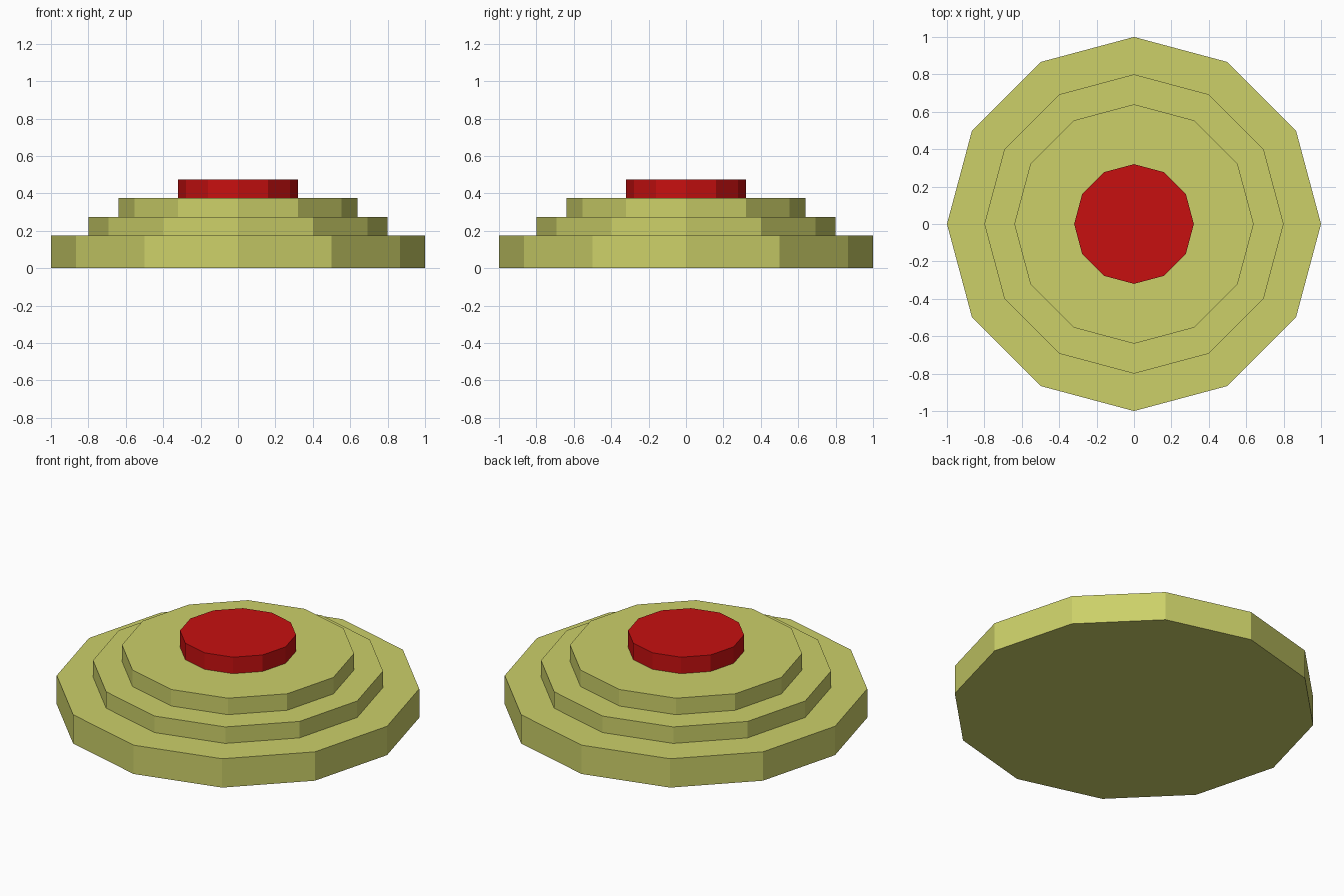
import bpy

if "Cube" in bpy.data.objects:
    bpy.data.objects.remove(bpy.data.objects["Cube"])


def make_material(name, rgb):
    mat = bpy.data.materials.new(name)
    mat.diffuse_color = (*rgb, 1.0)
    mat.use_nodes = True
    mat.node_tree.nodes["Principled BSDF"].inputs["Base Color"].default_value = mat.diffuse_color
    return mat


olive = make_material("olive_yellow", (0.604, 0.631, 0.141))
red = make_material("red", (0.57, 0.005, 0.005))


def tier(name, radius, bottom, top, mat):
    """Flat-shaded twelve-sided disc between two heights."""
    bpy.ops.mesh.primitive_cylinder_add(
        vertices=12, radius=radius, depth=top - bottom,
        location=(0, 0, (bottom + top) / 2))
    obj = bpy.context.object
    obj.name = name
    obj.data.materials.append(mat)
    return obj


# Stepped base
tier("base_tier", 1.0, 0.0, 0.175, olive)
tier("middle_tier", 0.8, 0.175, 0.275, olive)
tier("upper_tier", 0.64, 0.275, 0.375, olive)

# Button on top
tier("red_button", 0.32, 0.375, 0.475, red)
